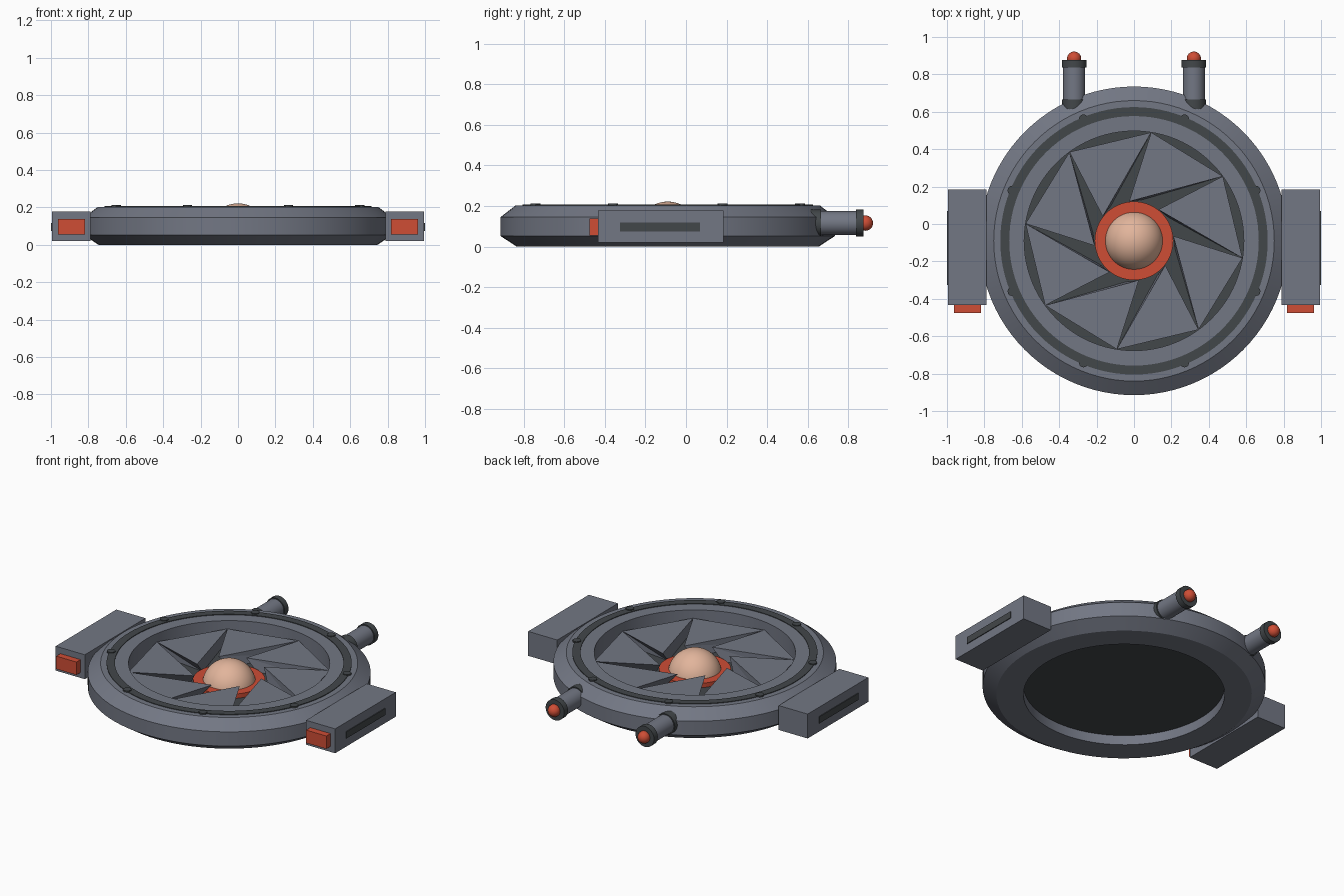
import bpy, bmesh, math
from mathutils import Vector, Matrix

if "Cube" in bpy.data.objects:
    bpy.data.objects.remove(bpy.data.objects["Cube"])

CY = -0.09  # disc centre in y


def material(name, rgb):
    m = bpy.data.materials.new(name)
    m.diffuse_color = (*rgb, 1)
    m.use_nodes = True
    m.node_tree.nodes["Principled BSDF"].inputs["Base Color"].default_value = m.diffuse_color
    return m


GREY = material("hull grey", (0.17, 0.185, 0.23))
DARK = material("dark grey", (0.055, 0.063, 0.068))
RED = material("signal red", (0.62, 0.075, 0.036))
PEACH = material("peach", (0.76, 0.46, 0.33))


def finish(name, bm, mat, smooth=True):
    bmesh.ops.recalc_face_normals(bm, faces=bm.faces)
    me = bpy.data.meshes.new(name)
    bm.to_mesh(me)
    bm.free()
    ob = bpy.data.objects.new(name, me)
    bpy.context.collection.objects.link(ob)
    me.materials.append(mat)
    if smooth:
        bpy.ops.object.select_all(action='DESELECT')
        ob.select_set(True)
        bpy.context.view_layer.objects.active = ob
        bpy.ops.object.shade_smooth_by_angle(angle=math.radians(30))
    return ob


def lathe(name, profile, mat, steps=72, closed=True):
    """Spin (radius, z) points round the disc axis."""
    bm = bmesh.new()
    vs = [bm.verts.new((r, CY, z)) for r, z in profile]
    n = len(vs)
    edges = [bm.edges.new((vs[i], vs[(i + 1) % n])) for i in range(n if closed else n - 1)]
    bmesh.ops.spin(bm, geom=vs + edges, cent=(0, CY, 0), axis=(0, 0, 1),
                   angle=2 * math.pi, steps=steps, use_merge=True)
    bmesh.ops.remove_doubles(bm, verts=bm.verts, dist=1e-4)
    return finish(name, bm, mat)


def box(name, lo, hi, mat):
    bm = bmesh.new()
    bmesh.ops.create_cube(bm, size=1)
    for v in bm.verts:
        v.co = Vector([(a + b) / 2 + c * (b - a) for a, b, c in zip(lo, hi, v.co)])
    return finish(name, bm, mat, False)


def cylinder(name, start, end, radius, mat, segments=32):
    start, end = Vector(start), Vector(end)
    d = end - start
    rot = d.to_track_quat('Z', 'Y').to_matrix().to_4x4()
    bm = bmesh.new()
    bmesh.ops.create_cone(bm, cap_ends=True, segments=segments, radius1=radius,
                          radius2=radius, depth=d.length,
                          matrix=Matrix.Translation((start + end) / 2) @ rot)
    return finish(name, bm, mat)


def polar(r, deg, z):
    a = math.radians(deg)
    return (r * math.cos(a), CY + r * math.sin(a), z)


# Outer housing ring with chamfered rim
lathe("housing_ring", [(0.587, 0), (0.745, 0), (0.825, 0.053), (0.825, 0.145),
                       (0.75, 0.203), (0.587, 0.203)], GREY, 96)
# Dark inlay on top of the ring
lathe("inlay_ring", [(0.667, 0.2), (0.715, 0.2), (0.715, 0.207), (0.667, 0.207)], DARK, 96)
# Recessed floor, hub and dome
lathe("floor_disc", [(0, 0.062), (0.588, 0.062), (0.588, 0.072), (0, 0.072)], DARK, closed=False)
lathe("hub_ring", [(0.14, 0.07), (0.21, 0.07), (0.21, 0.1), (0.14, 0.1)], RED)
lathe("dome", [(0.157 * math.cos(t * math.pi / 32), 0.065 + 0.157 * math.sin(t * math.pi / 32))
               for t in range(17)], PEACH, 48, closed=False)

# Bolts around the inlay
for i in range(8):
    a = 22.5 + 45 * i
    cylinder("bolt", polar(0.705, a, 0.195), polar(0.705, a, 0.212), 0.025, DARK, 12)

# Swirling iris blades: flat tops, one sloping flank
for i in range(8):
    a = 36 + 45 * i
    bm = bmesh.new()
    top = [bm.verts.new(polar(r, a + da, 0.15)) for r, da in ((0.587, 0), (0.587, 45), (0.212, 61))]
    low = [bm.verts.new(polar(r, a + da, 0.07)) for r, da in ((0.587, 0), (0.587, 45), (0.225, 42))]
    bm.faces.new(top)
    bm.faces.new(low[::-1])
    for j in range(3):
        k = (j + 1) % 3
        bm.faces.new((top[j], low[j], low[k]))
        bm.faces.new((top[j], low[k], top[k]))
    finish("iris_blade", bm, GREY, False)

for s in (-1, 1):
    def span(x0, x1):
        return sorted((s * x0, s * x1))

    # Side pod with front lamp and outer slot plate
    x0, x1 = span(0.788, 0.995)
    box("side_pod", (x0, -0.433, 0.02), (x1, 0.184, 0.177), GREY)
    x0, x1 = span(0.818, 0.962)
    box("pod_lamp", (x0, -0.475, 0.055), (x1, -0.425, 0.138), RED)
    x0, x1 = span(0.992, 1.0)
    box("pod_slot", (x0, -0.325, 0.075), (x1, 0.07, 0.118), DARK)

    # Rear nozzle with collars and tip ball
    x, z = s * 0.32, 0.116
    cylinder("nozzle_collar", (x, 0.58, z), (x, 0.665, z), 0.066, DARK)
    cylinder("nozzle_tube", (x, 0.62, z), (x, 0.85, z), 0.059, GREY)
    cylinder("nozzle_cap", (x, 0.838, z), (x, 0.876, z), 0.066, DARK)
    bm = bmesh.new()
    bmesh.ops.create_uvsphere(bm, u_segments=24, v_segments=12, radius=0.038,
                              matrix=Matrix.Translation((x, 0.884, z)))
    finish("nozzle_tip", bm, RED)
